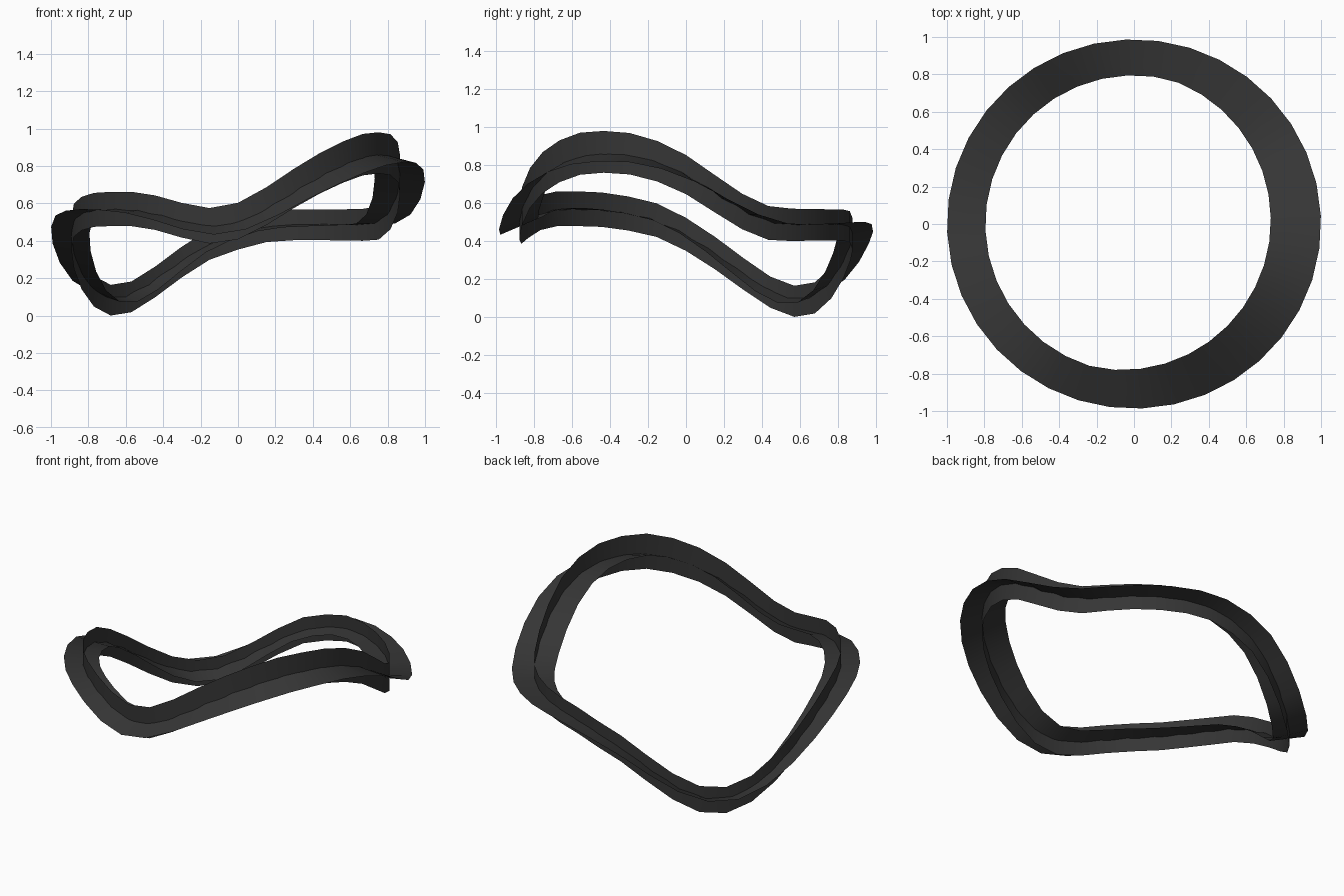
import bpy, bmesh, math

if "Cube" in bpy.data.objects:
    bpy.data.objects.remove(bpy.data.objects["Cube"])

# Centre height of the wavy ring every 10 degrees, counter-clockwise from +x
HEIGHTS = [.75, .65, .555, .495, .485, .485, .485, .485, .475,
           .435, .38, .285, .18, .10, .082, .13, .225, .335,
           .435, .51, .545, .565, .57, .57, .55, .51, .48,
           .505, .585, .68, .76, .82, .86, .87, .86, .82]
N = len(HEIGHTS)

mat = bpy.data.materials.new("dark_grey")
mat.diffuse_color = (0.036, 0.036, 0.036, 1)
mat.use_nodes = True
mat.node_tree.nodes["Principled BSDF"].inputs["Base Color"].default_value = mat.diffuse_color


def height(deg):
    i = int(deg // 10)
    f = deg / 10 - i
    return HEIGHTS[i % N] * (1 - f) + HEIGHTS[(i + 1) % N] * f


def lobe(a, centre):
    return max(0, math.cos(a - math.radians(centre)))


def upright_edges(a, z):
    r = 0.879 - 0.012 * math.cos(a)
    h = 0.082 + 0.028 * lobe(a, -30) ** 2 + 0.01 * lobe(a, -120)
    return (r, z - h), (r, z + h)


def flat_edges(a, z):
    inner = 0.795 - 0.066 * lobe(a, -15)
    outer = 0.987 + 0.013 * math.cos(a) ** 2
    # the flat ribbon leans down at the front and up at the back
    lean = 0.035 * lobe(a, 130) - 0.075 * lobe(a, -65) ** 2
    return (inner, z - lean * 0.6), (outer, z + lean)


def ribbon(name, edges, start):
    bm = bmesh.new()
    rows = []
    for k in range(N):
        deg = k * 10 + start
        a = math.radians(deg)
        rows.append([bm.verts.new((r * math.cos(a), r * math.sin(a), z))
                     for r, z in edges(a, height(deg))])
    for k in range(N):
        p, q = rows[k], rows[(k + 1) % N]
        bm.faces.new((p[0], p[1], q[1], q[0])).smooth = True
    bmesh.ops.recalc_face_normals(bm, faces=bm.faces)
    me = bpy.data.meshes.new(name)
    bm.to_mesh(me)
    bm.free()
    me.materials.append(mat)
    ob = bpy.data.objects.new(name, me)
    bpy.context.collection.objects.link(ob)


# Two thin ribbons crossing each other along the same wavy loop
ribbon("upright_ribbon", upright_edges, 0)
ribbon("flat_ribbon", flat_edges, 2.5)
